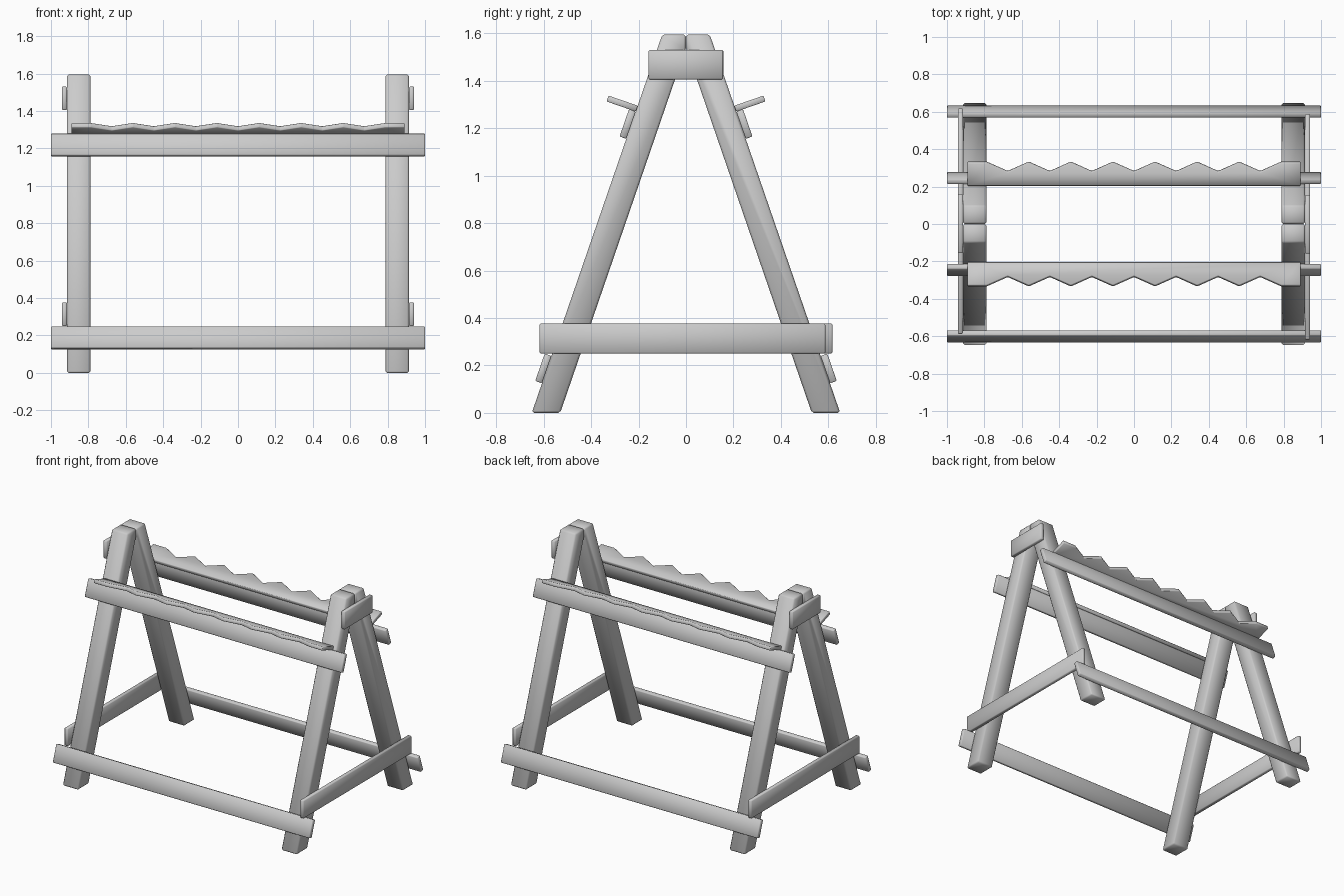
import bpy
import bmesh
import math
from mathutils import Vector

if "Cube" in bpy.data.objects:
    bpy.data.objects.remove(bpy.data.objects["Cube"], do_unlink=True)

GREY = (0.6, 0.6, 0.6, 1)
mat = bpy.data.materials.new("plain grey")
mat.use_nodes = True
mat.diffuse_color = GREY
mat.node_tree.nodes["Principled BSDF"].inputs["Base Color"].default_value = GREY

FOOT_Y, SLOPE = 0.65, 0.345          # outer face of the leaning legs
TILT = math.atan(SLOPE)


def prism(name, points, sweep, bevel):
    """Extrude a flat outline along a vector, with softened edges."""
    bm = bmesh.new()
    face = bm.faces.new([bm.verts.new(p) for p in points])
    new = bmesh.ops.extrude_face_region(bm, geom=[face])["geom"]
    verts = [v for v in new if isinstance(v, bmesh.types.BMVert)]
    bmesh.ops.translate(bm, verts=verts, vec=Vector(sweep))
    bmesh.ops.recalc_face_normals(bm, faces=bm.faces)
    mesh = bpy.data.meshes.new(name)
    bm.to_mesh(mesh)
    bm.free()
    mesh.materials.append(mat)
    obj = bpy.data.objects.new(name, mesh)
    bpy.context.collection.objects.link(obj)
    mod = obj.modifiers.new("soft edges", "BEVEL")
    mod.width, mod.segments = bevel, 1
    mod.limit_method, mod.angle_limit = "ANGLE", math.radians(20)
    bpy.ops.object.select_all(action="DESELECT")
    obj.select_set(True)
    bpy.context.view_layer.objects.active = obj
    bpy.ops.object.modifier_apply(modifier=mod.name)
    bpy.ops.object.shade_smooth_by_angle(angle=math.radians(50))


def on_leg(side, z, x, out, up=0):
    """Point measured outward from, and up along, the outer leg face."""
    y = FOOT_Y - SLOPE * z + out * math.cos(TILT) - up * math.sin(TILT)
    return Vector((x, side * y, z + out * math.sin(TILT) + up * math.cos(TILT)))


# Tooth outline of the rest: (x, reach)
teeth = [(-0.89, 0.13)]
for i in range(-7, 8):
    teeth.append((i * 0.1125, 0.13 if i % 2 else 0.077))
teeth.append((0.89, 0.13))

for side, label in ((-1, "front"), (1, "back")):
    # Leaning legs, cut flat at the foot and upright where they meet
    leg = [(0.53, 0), (0.65, 0), (0.10, 1.595), (0.001, 1.595), (0.001, 1.536)]
    for x0, hand in ((-0.914, "right"), (0.789, "left")):
        prism(f"{label}_{hand}_leg", [(x0, side * y, z) for y, z in leg],
              (0.125, 0, 0), 0.009)

    # Long rails lying against the outer leg faces
    for z, level in ((0.125, "lower"), (1.155, "upper")):
        outline = [on_leg(side, z, -1, out, up)
                   for out, up in ((0, 0), (0.03, 0), (0.03, 0.122), (0, 0.122))]
        prism(f"{label}_{level}_rail", outline, (2, 0, 0), 0.004)

    # Notched rest standing out above the upper rail
    outline = [on_leg(side, 1.27, x, out)
               for x, out in [(-0.89, 0)] + teeth + [(0.89, 0)]]
    sweep = on_leg(side, 1.27, 0, 0, 0.026) - on_leg(side, 1.27, 0, 0)
    prism(f"{label}_notched_rest", outline, sweep, 0.003)

# Cross planks on the outside of each leg pair
for hand, label in ((-1, "right"), (1, "left")):
    for name, y0, y1, z0, z1 in (("lower", -0.617, 0.587, 0.25, 0.376),
                                 ("upper", -0.158, 0.156, 1.405, 1.53)):
        outline = [(hand * 0.914, hand * y, z)
                   for y, z in ((y0, z0), (y1, z0), (y1, z1), (y0, z1))]
        prism(f"{label}_{name}_cross_plank", outline, (hand * 0.028, 0, 0), 0.005)
